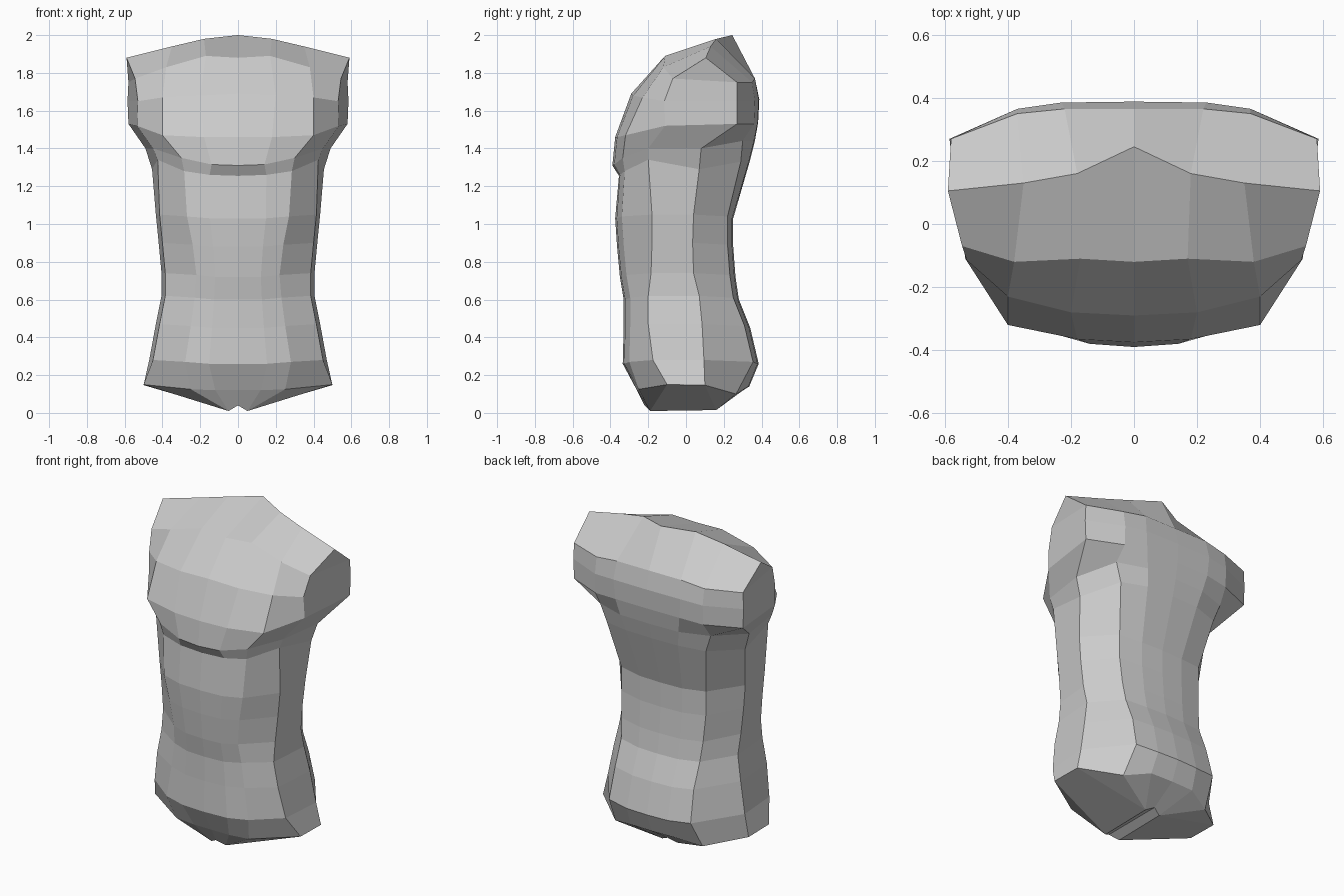
import bpy, bmesh

# Each ring is a half section with 8 points: front centre -> side -> back centre.
# Chest, from the ridge over the shoulders down to the hem under the pectorals
chest_front = [
    [(0, .245, 2.0), (.18, .16, 1.98), (.35, .13, 1.94), (.59, .105, 1.88)],
    [(0, -.12, 1.88), (.17, -.11, 1.89), (.38, -.12, 1.83), (.545, -.07, 1.77)],
    [(0, -.29, 1.69), (.2, -.28, 1.68), (.40, -.23, 1.67), (.53, -.115, 1.65)],
    [(0, -.375, 1.46), (.18, -.365, 1.46), (.40, -.32, 1.47), (.535, -.11, 1.52)],
    [(0, -.39, 1.31), (.14, -.38, 1.315), (.30, -.335, 1.35), (.45, -.20, 1.40)],
    [(0, -.355, 1.255), (.15, -.35, 1.26), (.285, -.325, 1.28), (.425, -.20, 1.34)],
]
chest_back = [
    [(.59, .105, 1.88), (.35, .13, 1.94), (.18, .16, 1.98), (0, .245, 2.0)],
    [(.58, .27, 1.75), (.37, .35, 1.75), (.22, .365, 1.77), (0, .365, 1.77)],
    [(.585, .27, 1.65), (.37, .365, 1.65), (.23, .385, 1.66), (0, .388, 1.66)],
    [(.58, .27, 1.53), (.37, .36, 1.53), (.22, .38, 1.54), (0, .382, 1.54)],
    [(.49, .08, 1.40), (.38, .30, 1.44), (.20, .36, 1.44), (0, .365, 1.44)],
    [(.455, .07, 1.29), (.34, .29, 1.33), (.18, .335, 1.34), (0, .34, 1.34)],
]
# Waist: z, front y, front panel x, side x, side front y, side back y, back x, back y
waist = [
    (1.03, -.375, .27, .435, -.18, .04, .29, .25),
    (.88, -.365, .24, .42, -.18, .035, .29, .25),
    (.72, -.35, .22, .405, -.185, .04, .28, .262),
    (.60, -.33, .23, .405, -.20, .07, .27, .28),
    (.45, -.33, .25, .435, -.20, .085, .27, .34),
    (.26, -.335, .28, .47, -.175, .095, .28, .385),
]
# Hips and crotch
hip = [(0, -.26, .12), (.12, -.26, .12), (.25, -.25, .125), (.5, -.1, .15),
       (.5, .1, .147), (.3, .265, .1), (.15, .33, .14), (0, .335, .14)]
crotch = [(0, -.22, .04)] + [(.05, -.19, .01)] * 3 + [(.05, .16, .015)] * 3 + [(0, .18, .04)]


def waist_ring(z, yf, xf, xs, sf, sb, xb, yb):
    return [(0, yf, z), (xf * .55, yf + .008, z), (xf, yf + .035, z + .01),
            (xs - .02, sf, z + .02), (xs, sb, z + .02),
            (xb, yb - .03, z + .01), (xb * .5, yb - .006, z), (0, yb, z)]


rings = [f + b for f, b in zip(chest_front, chest_back)]
rings += [waist_ring(*w) for w in waist] + [hip, crotch]

bm = bmesh.new()
for side in (1, -1):
    grid = [[bm.verts.new((x * side, y, z)) for x, y, z in r] for r in rings]
    for upper, lower in zip(grid, grid[1:]):
        for i in range(7):
            bm.faces.new((upper[i], lower[i], lower[i + 1], upper[i + 1]))
    # Strip between the legs
    c = grid[-1]
    bm.faces.new((c[0], c[1], c[6], c[7]))
bmesh.ops.remove_doubles(bm, verts=bm.verts, dist=.0005)
bmesh.ops.recalc_face_normals(bm, faces=bm.faces)

mesh = bpy.data.meshes.new("torso")
bm.to_mesh(mesh)
bm.free()
torso = bpy.data.objects.new("torso", mesh)
bpy.context.collection.objects.link(torso)

grey = bpy.data.materials.new("light grey")
grey.diffuse_color = (.6, .6, .6, 1)
mesh.materials.append(grey)
